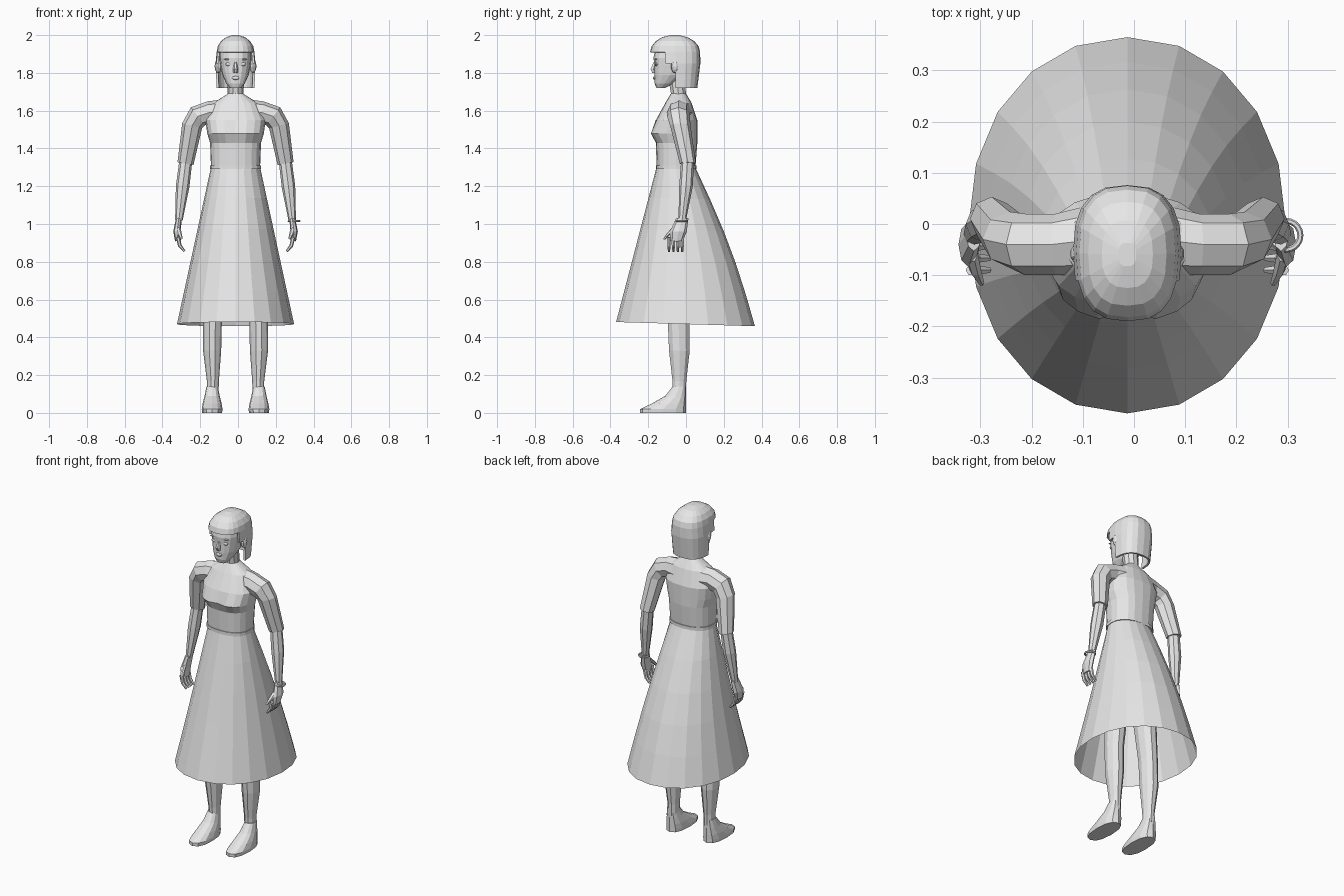
import bpy, bmesh, math
from mathutils import Vector

cube = bpy.data.objects.get("Cube")
if cube:
    bpy.data.objects.remove(cube)

BODY_CENTRE = Vector((-0.013, 0, 0))
COLOUR = (0.8, 0.8, 0.8, 1)
grey = bpy.data.materials.new("plain grey")
grey.use_nodes = True
grey.diffuse_color = COLOUR
grey.node_tree.nodes["Principled BSDF"].inputs["Base Color"].default_value = COLOUR


def finish(name, bm, mirror=False):
    """Turn the bmesh into a grey object, mirrored about the body's middle if asked."""
    bmesh.ops.recalc_face_normals(bm, faces=bm.faces)
    mesh = bpy.data.meshes.new(name)
    bm.to_mesh(mesh)
    bm.free()
    mesh.materials.append(grey)
    part = bpy.data.objects.new(name, mesh)
    bpy.context.collection.objects.link(part)
    part.location = BODY_CENTRE
    if mirror:
        part.modifiers.new("Mirror", "MIRROR").use_mirror_merge = False
    return part


def lerp(start, end, t):
    return start + (end - start) * t


def power(value, exponent):
    return math.copysign(abs(value) ** (2 / exponent), value)


def ring(bm, centre, across, deep, sides, exponent=2):
    """Rounded cross-section spanned by two half-axis vectors."""
    angles = [math.tau * i / sides for i in range(sides)]
    return [bm.verts.new(centre + across * power(math.cos(a), exponent)
                         + deep * power(math.sin(a), exponent)) for a in angles]


def skin(bm, loops, bottom=True):
    """Join neighbouring rings with quads and close the ends."""
    for low, high in zip(loops, loops[1:]):
        for i in range(len(low)):
            bm.faces.new((low[i - 1], low[i], high[i], high[i - 1]))
    bm.faces.new(loops[-1])
    if bottom:
        bm.faces.new(loops[0])
    return bm


def stack(rows, sides=20, exponent=2.4, x=0, bottom=True):
    """Level rings given by height, half width, front and back."""
    bm = bmesh.new()
    loops = []
    for height, width, front, back in rows:
        centre = Vector((x, (front + back) / 2, height))
        across = Vector((width, 0, 0))
        deep = Vector((0, (back - front) / 2, 0))
        loops.append(ring(bm, centre, across, deep, sides, exponent))
    return skin(bm, loops, bottom)


def limb(name, joints, depth=1, sides=8, mirror=True):
    """Tapered tube through joints given by place and radius, square to its path."""
    bm = bmesh.new()
    places = [Vector(joint[:3]) for joint in joints]
    loops = []
    for i, (place, joint) in enumerate(zip(places, joints)):
        path = places[min(i + 1, len(places) - 1)] - places[max(i - 1, 0)]
        across = Vector((-path.z, 0, path.x)).normalized() * joint[3]
        deep = Vector((0, joint[3] * depth, 0))
        loops.append(ring(bm, place, across, deep, sides))
    return finish(name, skin(bm, loops), mirror)


def ball(name, place, size, mirror=True):
    bm = bmesh.new()
    bmesh.ops.create_uvsphere(bm, u_segments=10, v_segments=6, radius=1)
    bmesh.ops.scale(bm, vec=size, verts=bm.verts)
    bmesh.ops.translate(bm, vec=place, verts=bm.verts)
    return finish(name, bm, mirror)


# Skirt: an open cone, fuller behind, with the hem dipping towards the back
rows = []
for step in range(6):
    t = step / 5
    fullness = 0.025 * math.sin(math.pi * t)
    rows.append((lerp(0.47, 1.3, t), lerp(0.31, 0.13, t),
                 lerp(-0.37, -0.155, t), lerp(0.365, 0.05, t) + fullness))
bm = stack(rows, exponent=2.1, bottom=False)
for v in bm.verts:
    v.co.z -= 0.03 * v.co.y
finish("skirt", bm)

# Belt
finish("belt", stack([(z, 0.135, -0.16, 0.055) for z in (1.29, 1.31)]))

# Bodice, with the bust pushed out to either side of the middle
bm = stack([(1.3, 0.13, -0.155, 0.05), (1.43, 0.135, -0.16, 0.06),
            (1.48, 0.15, -0.175, 0.06), (1.55, 0.16, -0.16, 0.06),
            (1.64, 0.12, -0.11, 0.03), (1.69, 0.04, -0.08, 0)])
for v in bm.verts:
    if 1.45 < v.co.z < 1.5 and v.co.y < -0.06 and 0.03 < abs(v.co.x) < 0.13:
        v.co.y -= 0.015
finish("bodice", bm)

# Neck
limb("neck", [(0, -0.04, 1.63, 0.05), (0, -0.04, 1.69, 0.042), (0, -0.05, 1.77, 0.045)],
     sides=10, mirror=False)

# Sleeves and arms
limb("sleeve", [(0.06, -0.03, 1.59, 0.07), (0.14, -0.04, 1.59, 0.06),
                (0.2, -0.04, 1.57, 0.06), (0.23, -0.03, 1.52, 0.054),
                (0.265, 0.01, 1.32, 0.043)])
limb("forearm", [(0.26, 0.01, 1.36, 0.034), (0.28, 0, 1.2, 0.036), (0.3, -0.02, 1.02, 0.02)])

# Hands: palm, four fingers and thumb
limb("palm", [(0.3, -0.02, 1.03, 0.015), (0.31, -0.04, 0.96, 0.02),
              (0.305, -0.05, 0.91, 0.015)], depth=2.2)
for i, finger in enumerate(("little", "ring", "middle", "index")):
    y = lerp(-0.02, -0.09, i / 3)
    limb(finger + "_finger", [(0.305, y, 0.93, 0.011), (0.295, y, 0.885, 0.01),
                              (0.27, y, 0.855, 0.006)], sides=6)
limb("thumb", [(0.305, -0.06, 0.98, 0.014), (0.297, -0.09, 0.95, 0.012),
               (0.285, -0.115, 0.92, 0.006)], sides=6)

# Bracelet on the left wrist only
bpy.ops.mesh.primitive_torus_add(location=(0.297, -0.022, 1.015), major_radius=0.028,
                                 minor_radius=0.006, major_segments=20, minor_segments=6)
bracelet = bpy.context.object
bracelet.name = "bracelet"
bracelet.data.materials.append(grey)

# Legs and feet
limb("leg", [(0.12, -0.035, 0.1, 0.03), (0.12, -0.035, 0.17, 0.032),
             (0.124, -0.035, 0.33, 0.048), (0.122, -0.04, 0.5, 0.05),
             (0.08, -0.05, 1, 0.07)], depth=1.2, sides=10)
finish("foot", stack([(0, 0.053, -0.243, 0), (0.02, 0.055, -0.243, 0),
                      (0.05, 0.05, -0.18, 0), (0.09, 0.04, -0.11, 0),
                      (0.14, 0.03, -0.07, 0)], sides=12, x=0.124), True)

# Head and face
finish("head", stack([(1.72, 0.03, -0.157, -0.11), (1.745, 0.05, -0.166, -0.06),
                      (1.79, 0.07, -0.168, 0), (1.84, 0.08, -0.168, 0.03),
                      (1.88, 0.085, -0.172, 0.05), (1.94, 0.08, -0.16, 0.05)], sides=16))
limb("nose", [(0, -0.163, 1.86, 0.006), (0, -0.172, 1.82, 0.014), (0, -0.165, 1.8, 0.012)],
     depth=1.3, sides=6, mirror=False)
ball("eye", (0.037, -0.157, 1.846), (0.018, 0.008, 0.01))
ball("eyebrow", (0.04, -0.16, 1.872), (0.022, 0.007, 0.004))
ball("lips", (0, -0.165, 1.773), (0.022, 0.01, 0.01), False)
ball("ear", (0.092, -0.058, 1.835), (0.02, 0.022, 0.036))

# Bobbed hair: straight sides under a dome, cut away around the face and ears
rows = [(1.72, 0.1, -0.17, 0.06), (1.85, 0.106, -0.188, 0.076)]
for step in range(5):
    angle = math.radians(20 * step)
    spread = math.cos(angle)
    rows.append((lerp(1.91, 2, math.sin(angle) / math.sin(math.radians(80))),
                 0.1 * spread, -0.06 - 0.13 * spread, -0.06 + 0.135 * spread))
bm = stack(rows, exponent=2.6, bottom=False)
cut = []
for face in bm.faces:
    middle = face.calc_center_median()
    hairline = -0.035 if middle.z < 1.84 else -0.1
    if middle.z < 1.9 and middle.y < hairline:
        cut.append(face)
bmesh.ops.delete(bm, geom=cut, context='FACES')
shell = finish("hair", bm).modifiers.new("Thickness", "SOLIDIFY")
shell.thickness = 0.012
